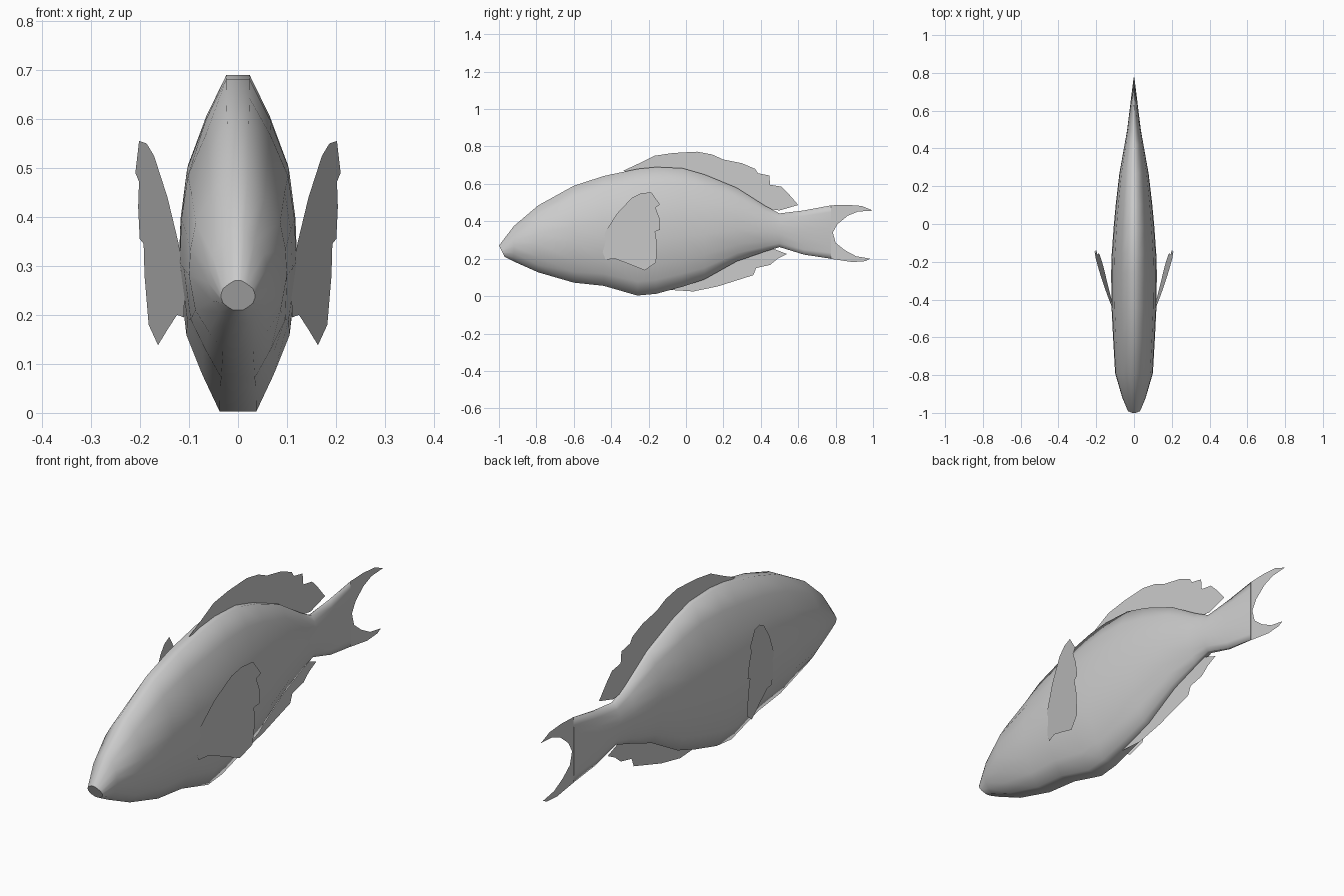
import bpy, bmesh

def make_object(name, bm):
    mesh = bpy.data.meshes.new(name)
    bm.to_mesh(mesh)
    bm.free()
    ob = bpy.data.objects.new(name, mesh)
    bpy.context.collection.objects.link(ob)
    return ob

def fin(name, outline, x_at=lambda y, z: 0.0):
    """Thin single-sided fin from a (y, z) outline."""
    bm = bmesh.new()
    face = bm.faces.new([bm.verts.new((x_at(y, z), y, z)) for y, z in outline])
    face.normal_update()
    if face.normal.x < 0:
        face.normal_flip()
    bmesh.ops.triangulate(bm, faces=[face])
    return make_object(name, bm)

# Body: stations of (y, bottom z, top z, half width)
stations = [
    (-0.985, 0.21, 0.27, 0.035), (-0.92, 0.185, 0.375, 0.062),
    (-0.79, 0.127, 0.485, 0.1), (-0.6, 0.072, 0.59, 0.111),
    (-0.44, 0.055, 0.642, 0.119), (-0.26, 0.003, 0.68, 0.121),
    (-0.16, 0.012, 0.69, 0.118), (-0.02, 0.05, 0.684, 0.108),
    (0.1, 0.09, 0.65, 0.097), (0.27, 0.185, 0.58, 0.077),
    (0.42, 0.237, 0.485, 0.05), (0.5, 0.262, 0.442, 0.036),
    (0.63, 0.222, 0.458, 0.02), (0.775, 0.2, 0.485, 0.002)]
# Right half of the section: (width fraction, height fraction)
half = [(0.2, 1.0), (0.55, 0.875), (0.86, 0.73), (0.97, 0.58), (1.0, 0.43),
        (0.87, 0.23), (0.6, 0.11), (0.31, 0.0)]
section = [(0, 1.0)] + half + [(0, 0.0)] + [(-w, h) for w, h in reversed(half)]

bm = bmesh.new()
rings = []
for i, (y, zb, zt, w) in enumerate(stations):
    ring = []
    for fx, fz in section:
        lean = -0.03 * (fz - 0.5) if i == 0 else 0      # overhanging upper lip
        ring.append(bm.verts.new((fx * w, y + lean, zb + fz * (zt - zb))))
    rings.append(ring)
n = len(section)
for a, b in zip(rings, rings[1:]):
    for k in range(n):
        bm.faces.new((a[k], a[(k + 1) % n], b[(k + 1) % n], b[k]))
bm.faces.new(rings[0])
bm.faces.new(rings[-1])
bmesh.ops.recalc_face_normals(bm, faces=bm.faces[:])
for f in bm.faces:
    f.smooth = len(f.verts) == 4
body = make_object("body", bm)

# Forked tail fin
fin("tail_fin", [(0.77, 0.485), (0.86, 0.488), (0.94, 0.482), (1.0, 0.457),
                 (0.92, 0.452), (0.865, 0.43), (0.81, 0.385), (0.785, 0.34),
                 (0.8, 0.285), (0.85, 0.245), (0.91, 0.213), (0.985, 0.2),
                 (0.96, 0.187), (0.89, 0.182), (0.77, 0.2)])

# Dorsal fin along the back
fin("dorsal_fin", [(-0.34, 0.668), (-0.25, 0.71), (-0.17, 0.75), (-0.07, 0.765),
                   (0.06, 0.772), (0.14, 0.757), (0.2, 0.73), (0.3, 0.71),
                   (0.37, 0.68), (0.385, 0.657), (0.445, 0.645), (0.45, 0.595),
                   (0.51, 0.585), (0.55, 0.545), (0.6, 0.487), (0.5, 0.458),
                   (0.44, 0.466), (0.27, 0.56), (0.1, 0.63), (-0.1, 0.66)])

# Anal fin under the rear
fin("anal_fin", [(-0.1, 0.034), (0.04, 0.025), (0.17, 0.052), (0.36, 0.112),
                 (0.375, 0.15), (0.45, 0.167), (0.49, 0.2), (0.54, 0.225),
                 (0.47, 0.252), (0.27, 0.2), (0.1, 0.11), (0, 0.075)])

# Pectoral fins flaring out to both sides
pectoral = fin("pectoral_fins",
               [(-0.455, 0.26), (-0.43, 0.345), (-0.37, 0.44), (-0.29, 0.525),
                (-0.24, 0.55), (-0.185, 0.555), (-0.14, 0.49), (-0.163, 0.472),
                (-0.143, 0.42), (-0.138, 0.355), (-0.165, 0.345), (-0.155, 0.28),
                (-0.16, 0.18), (-0.22, 0.138), (-0.3, 0.17), (-0.38, 0.2),
                (-0.43, 0.195)],
               lambda y, z: 0.116 + 0.27 * (y + 0.45) + 0.07 * (z - 0.35))
pectoral.modifiers.new("mirror", 'MIRROR').use_clip = False
